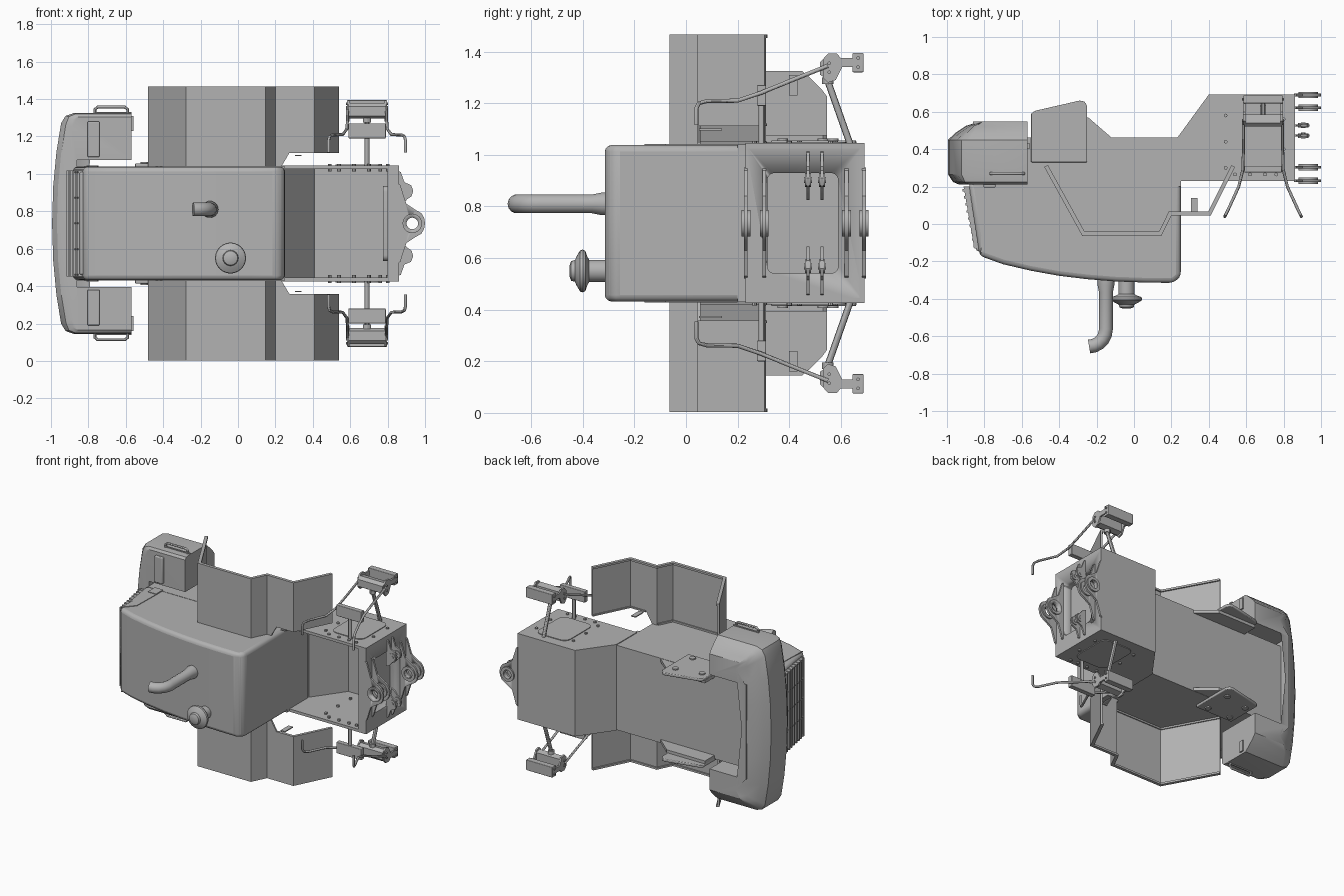
import bpy, bmesh, math
from mathutils import Vector

if "Cube" in bpy.data.objects:
    bpy.data.objects.remove(bpy.data.objects["Cube"])

ZC = 0.735  # mid plane of the vehicle, which lies on its side
grey = bpy.data.materials.new("plain grey")
grey.diffuse_color = (0.45, 0.45, 0.45, 1)
grey.use_nodes = True
grey.node_tree.nodes["Principled BSDF"].inputs["Base Color"].default_value = grey.diffuse_color


def add(name, mesh, smooth=True):
    ob = bpy.data.objects.new(name, mesh)
    bpy.context.collection.objects.link(ob)
    mesh.materials.clear()
    mesh.materials.append(grey)
    if smooth:
        bpy.ops.object.select_all(action='DESELECT')
        ob.select_set(True)
        bpy.context.view_layer.objects.active = ob
        bpy.ops.object.shade_smooth_by_angle(angle=math.radians(30))
    return ob


def loft(name, rings, bevel=0):
    """Skin equal-sized rings of points and cap both ends."""
    bm = bmesh.new()
    vs = [[bm.verts.new(p) for p in r] for r in rings]
    n = len(rings[0])
    for a, b in zip(vs, vs[1:]):
        for i in range(n):
            bm.faces.new((a[i], a[(i + 1) % n], b[(i + 1) % n], b[i]))
    bm.faces.new(vs[0])
    bm.faces.new(vs[-1])
    bmesh.ops.recalc_face_normals(bm, faces=bm.faces)
    me = bpy.data.meshes.new(name)
    bm.to_mesh(me)
    bm.free()
    ob = add(name, me)
    if bevel:
        m = ob.modifiers.new("bevel", 'BEVEL')
        m.width, m.segments, m.limit_method = bevel, 3, 'ANGLE'
    return ob


def prism(name, pts, axis, a, b, bevel=0):
    put = {'x': lambda u, v, w: (w, u, v), 'y': lambda u, v, w: (u, w, v),
           'z': lambda u, v, w: (u, v, w)}[axis]
    return loft(name, [[put(u, v, w) for u, v in pts] for w in (a, b)], bevel)


def box(name, x0, x1, y0, y1, z0, z1, bevel=0):
    return prism(name, [(x0, y0), (x1, y0), (x1, y1), (x0, y1)], 'z', z0, z1, bevel)


def circle(u, v, r, n=20):
    return [(u + r * math.cos(2 * math.pi * i / n), v + r * math.sin(2 * math.pi * i / n)) for i in range(n)]


def rounded(u0, u1, v0, v1, r, n=5):
    pts = []
    for k, (cu, cv) in enumerate([(u1 - r, v1 - r), (u0 + r, v1 - r), (u0 + r, v0 + r), (u1 - r, v0 + r)]):
        for i in range(n + 1):
            t = (k + i / n) * math.pi / 2
            pts.append((cu + r * math.cos(t), cv + r * math.sin(t)))
    return pts


def tube(name, pts, r, radii=None, res=4):
    cu = bpy.data.curves.new(name, 'CURVE')
    cu.dimensions, cu.bevel_depth, cu.bevel_resolution, cu.use_fill_caps = '3D', r, res, True
    sp = cu.splines.new('POLY')
    sp.points.add(len(pts) - 1)
    for i, p in enumerate(pts):
        sp.points[i].co = (*p, 1)
        sp.points[i].radius = radii[i] if radii else 1
    tmp = bpy.data.objects.new("tmp", cu)
    me = bpy.data.meshes.new_from_object(tmp)
    bpy.data.objects.remove(tmp)
    return add(name, me)


def twin(ob):
    """Mirrored copy on the other side of the mid plane."""
    me = ob.data.copy()
    for v in me.vertices:
        v.co.z = 2 * ZC - v.co.z
    me.flip_normals()
    new = add(ob.name + "_far", me)
    for m in ob.modifiers:
        if m.type == 'BEVEL':
            k = new.modifiers.new("bevel", 'BEVEL')
            k.width, k.segments, k.limit_method = m.width, m.segments, m.limit_method


def cut(ob, tool):
    m = ob.modifiers.new("cut", 'BOOLEAN')
    m.object, m.operation, m.solver = tool, 'DIFFERENCE', 'EXACT'
    tool.hide_render = True
    tool.hide_set(True)


# hood and lower body
prism("hood", [(-.885, .22), (-.825, -.17), (-.70, -.215), (-.55, -.25), (-.40, -.277), (-.25, -.295),
               (-.1, -.307), (.06, -.313), (.21, -.315), (.25, -.28), (.25, .24), (-.6, .24)],
      'z', .432, 1.038, .025)
prism("chassis", [(-.86, .2), (.25, .2), (.25, .44), (.232, .462), (-.86, .462)], 'z', .43, 1.04)

# slatted grille on the sloping nose
prism("grille_panel", [(-.905, .2), (-.845, -.14), (-.82, -.15), (-.87, .2)], 'z', .46, 1.01, .01)
for i in range(9):
    t = i / 8
    x, y = -.908 + .058 * t, .18 - .30 * t
    box("grille_slat", x - .008, x + .03, y - .006, y + .006, .452, 1.018)
for i in range(5):
    z = .46 + i * .1375
    prism("grille_post", [(-.911, .2), (-.854, -.13), (-.83, -.13), (-.88, .2)], 'z', z - .004, z + .004)
twin(prism("hood_vent", [(-.81, .13), (-.745, .13), (-.75, -.08), (-.82, -.16)], 'z', 1.034, 1.042))
twin(box("vent_top", -.81, -.745, .13, .21, 1.03, 1.046))

# U-shaped front weight
def weight_ring(y, dx, dz):
    half = [(-.57, .59 - dz), (-.88 + dx * .4, .59 - dz), (-.925 + dx * .7, .575 - dz), (-.95 + dx, .535 - dz),
            (-.975 + dx, .38), (-.992 + dx, .2), (-.998 + dx, 0)]
    inner = [(-.86, .34), (-.57, .34)]
    out = half + [(x, -z) for x, z in half[-2::-1]]
    out += [(x, -z) for x, z in inner[::-1]] + inner
    return [(x, y, ZC + z) for x, z in out]

loft("front_weight", [weight_ring(y, dx, dz) for y, dx, dz in
                      [(.212, .06, .02), (.225, .03, .004), (.265, .004, 0), (.45, .004, 0), (.485, .04, .03),
                       (.525, .10, .07), (.547, .17, .10)]])
twin(box("lamp_block", -.805, -.74, .195, .23, 1.09, 1.28, .006))
twin(box("weight_slot", -.77, -.57, .268, .276, 1.32, 1.332))
twin(tube("weight_handle", [(-.765, .27, 1.31), (-.765, .27, 1.345), (-.75, .27, 1.357),
                            (-.605, .27, 1.357), (-.59, .27, 1.345), (-.59, .27, 1.31)], .008))
twin(box("arm_latch", -.575, -.56, .4, .432, 1.23, 1.31))

# bolted mounting plates with gussets
twin(prism("mount_plate", [(-.55, .33), (-.25, .33), (-.25, .63), (-.265, .655), (-.29, .66), (-.53, .605),
                           (-.55, .59)], 'z', 1.036, 1.056, .005))
twin(prism("gusset", [(-.55, .45), (-.12, .45), (-.12, .462), (-.245, .57), (-.55, .57)], 'z', 1.015, 1.038))
for x, y in [(-.5, .53), (-.315, .57), (-.5, .375), (-.315, .375)]:
    twin(prism("plate_bolt", circle(x, y, .021, 12), 'z', 1.05, 1.064))

# open rear frame: two side plates, folded floor, end wall with an opening
twin(prism("frame_side", [(.23, .23), (.86, .23), (.86, .692), (.4, .692), (.232, .462)], 'z', 1.025, 1.045))
prism("frame_floor", [(.232, .462), (.4, .692), (.86, .692), (.86, .672), (.41, .672), (.25, .45)], 'z', .43, 1.04)
wall = box("frame_end_wall", .80, .86, .23, .69, .43, 1.04)
cut(wall, prism("opening_cutter", rounded(.315, .59, .54, .93, .03), 'x', .7, .9))
prism("opening_cover", rounded(.30, .605, .535, .935, .03), 'x', .775, .80)
twin(prism("side_cover", rounded(.52, .77, .31, .62, .05), 'z', 1.04, 1.05))
for x, y in [(.49, .3), (.49, .44), (.49, .58), (.54, .265), (.62, .265), (.70, .265), (.76, .265), (.8, .4), (.8, .56)]:
    twin(prism("frame_bolt", circle(x, y, .01, 8), 'z', 1.04, 1.054))
    twin(prism("frame_bolt_inner", circle(x, y, .01, 8), 'z', 1.012, 1.03))

# coupling lugs on the end wall
big = [(.855, .215), (.868, .205), (.885, .15), (.90, .105), (.945, .075), (.98, .055), (.995, .03), (1.0, 0)]
big += [(x, -z) for x, z in big[-2::-1]]
small = [(.855, .28), (.87, .275), (.89, .22), (.925, .205), (.937, .175), (.928, .145), (.905, .13), (.88, .10),
         (.855, .09)]
hole = prism("pin_hole_cutter", circle(.932, ZC, .031), 'y', .1, .8)
for y in (.232, .303, .622, .690):
    cut(prism("large_lug", [(x, ZC + z) for x, z in big], 'y', y - .007, y + .007), hole)
    cut(prism("lug_boss", circle(.932, ZC, .052, 24), 'y', y - .017, y + .017), hole)
for y in (.473, .527):
    lug = prism("small_lug", [(x, ZC + z) for x, z in small], 'y', y - .006, y + .006)
    boss = prism("small_boss", circle(.905, ZC + .168, .027, 16), 'y', y - .012, y + .012)
    twin(lug)
    twin(boss)
    twin(prism("small_pin", circle(.905, ZC + .168, .012, 12), 'y', y - .015, y + .015))

# folded fender sheets, narrower at the rear step
path = [(-.48, .305), (-.277, -.063), (.147, -.063), (.20, .045), (.41, .045), (.54, .305)]
def sheet(name, pts, z0, z1, t):
    off = []
    for i, p in enumerate(pts):
        d = []
        if i:
            d.append((Vector(p) - Vector(pts[i - 1])).normalized())
        if i < len(pts) - 1:
            d.append((Vector(pts[i + 1]) - Vector(p)).normalized())
        n = sum((Vector((-e.y, e.x)) for e in d), Vector((0, 0))).normalized()
        off.append(Vector(p) + n * t / max(.5, n.dot(Vector((-d[0].y, d[0].x)))))
    return prism(name, pts + [tuple(o) for o in off[::-1]], 'z', z0, z1)

step = (.25, .045)
fender = sheet("fender", path, 1.04, 1.465, .012)
notch = prism("notch_cutter", [(.235, 1.0), (.235, 1.045), (.275, 1.112), (.7, 1.112), (.7, 1.0)], 'y', -.2, .5)
cut(fender, notch)
bpy.context.view_layer.update()
cut_mesh = bpy.data.meshes.new_from_object(fender.evaluated_get(bpy.context.evaluated_depsgraph_get()))
bpy.data.objects.remove(fender)
twin(add("fender", cut_mesh))
twin(sheet("fender_lip", path, 1.453, 1.467, .022))
twin(sheet("fender_inner_lip", path[:4], 1.04, 1.052, .02))
twin(sheet("step_inner_lip", [(.28, .045)] + path[4:], 1.112, 1.122, .02))
twin(box("fender_tab", .305, .34, .05, .14, 1.095, 1.102))

# climbing steps with legs and bent handrails
twin(box("lower_step", .59, .79, .275, .31, 1.19, 1.27, .004))
twin(prism("middle_step", [(.52, 1.31), (.545, 1.295), (.585, 1.305), (.585, 1.37), (.54, 1.38), (.52, 1.36)],
           'x', .59, .79))
twin(prism("upper_step", [(.645, 1.32), (.688, 1.32), (.688, 1.395), (.645, 1.395)], 'x', .585, .795, .004))
for x in (.59, .79):
    twin(prism("step_link", [(.53, 1.3), (.55, 1.28), (.58, 1.29), (.605, 1.34), (.65, 1.34), (.65, 1.375),
                             (.60, 1.375), (.585, 1.392), (.55, 1.392), (.53, 1.37)], 'x', x - .006, x + .006))
    s = 1 if x > .7 else -1
    twin(tube("handrail", [(x + s * .105, .04, 1.115), (x + s * .105, .04, 1.18), (x + s * .10, .05, 1.2),
                           (x + s * .085, .08, 1.208), (x + s * .03, .2, 1.21), (x + s * .008, .29, 1.24),
                           (x + s * .005, .4, 1.285), (x + s * .005, .55, 1.345)], .008))
    for y, z in [(.555, 1.32), (.555, 1.355), (.667, 1.34), (.667, 1.375)]:
        twin(prism("step_bolt", circle(y, z, .007, 8), 'x', x - .012, x + .012))
twin(tube("lower_leg", [(.69, .293, 1.03), (.69, .293, 1.2)], .013))
twin(tube("upper_leg", [(.69, .64, 1.03), (.69, .548, 1.29)], .013))
twin(prism("leg_collar", circle(.69, .55, .022, 12), 'z', 1.275, 1.3))

# exhaust pipe with a bent tip
bend = [(-.24 + .09 * math.cos(t), .81) for t in (0,)]
pts = [(-.15, -.29, .81), (-.15, -.325, .81), (-.15, -.365, .81), (-.15, -.56, .81)]
pts += [(-.24 + .09 * math.cos(a), -.56 - .095 * math.sin(a), .81)
        for a in (math.radians(d) for d in (18, 36, 54, 72, 90))]
tube("exhaust", pts, .037, [1.22, 1.22, 1] + [1] * 6, 5)

# mushroom-shaped air intake
profile = [(.043, -.29), (.043, -.375), (.055, -.382), (.078, -.39), (.083, -.4), (.080, -.41), (.055, -.425),
           (.042, -.43), (.038, -.445), (.02, -.452)]
loft("air_intake", [[(u, y, v) for u, v in circle(-.04, .55, r, 24)] for r, y in profile])
